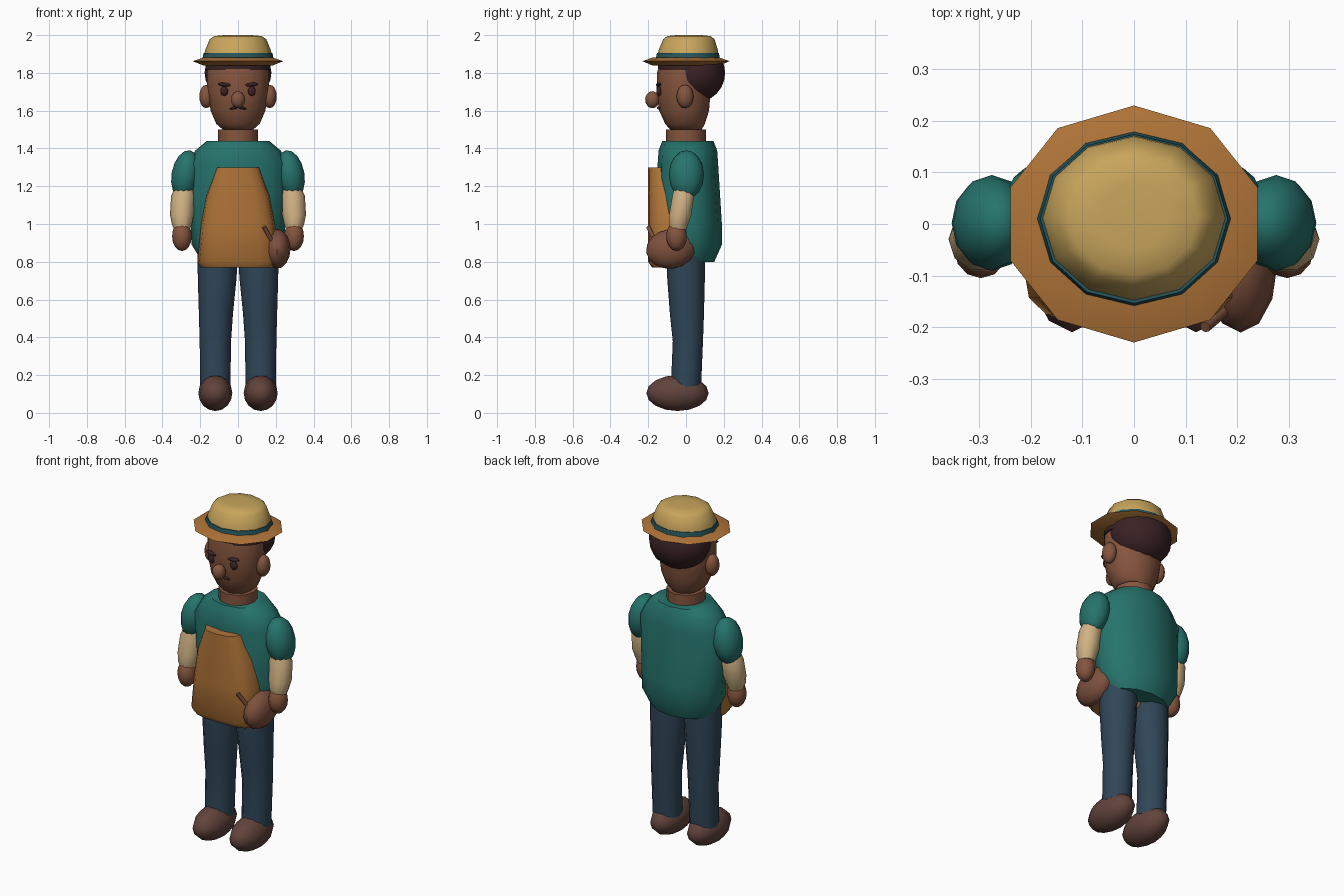
import bpy, bmesh, math
from mathutils import Matrix, Vector

if "Cube" in bpy.data.objects:
    bpy.data.objects.remove(bpy.data.objects["Cube"], do_unlink=True)


def material(name, rgb):
    lin = [((c / 255 + 0.055) / 1.055) ** 2.4 for c in rgb] + [1]
    m = bpy.data.materials.new(name)
    m.use_nodes = True
    m.diffuse_color = lin
    m.node_tree.nodes["Principled BSDF"].inputs["Base Color"].default_value = lin
    return m


skin = material("brown skin", (133, 85, 62))
teal = material("teal shirt", (38, 115, 108))
ochre = material("ochre apron", (176, 116, 56))
straw = material("straw", (200, 165, 92))
denim = material("dark denim", (48, 70, 88))
shoe = material("shoe brown", (98, 67, 60))
dark = material("dark hair", (58, 34, 36))
cream = material("cream sleeve", (208, 178, 132))
band = material("band teal", (38, 86, 92))
clay = material("clay brown", (126, 80, 62))


def finish(name, bm, mat, angle=50):
    bmesh.ops.recalc_face_normals(bm, faces=bm.faces)
    mesh = bpy.data.meshes.new(name)
    bm.to_mesh(mesh)
    bm.free()
    mesh.materials.append(mat)
    ob = bpy.data.objects.new(name, mesh)
    bpy.context.collection.objects.link(ob)
    bpy.ops.object.select_all(action="DESELECT")
    ob.select_set(True)
    bpy.context.view_layer.objects.active = ob
    bpy.ops.object.shade_smooth_by_angle(angle=math.radians(angle))
    return ob


def loft(name, rings, mat, n=12, power=2, start=0):
    """Skin rings of (x, y, z, x radius, y radius); power above 2 squares them."""
    bm = bmesh.new()
    loops = []
    for x, y, z, rx, ry in rings:
        loop = []
        for i in range(n):
            a = math.radians(start) + math.tau * i / n
            c, s = math.cos(a), math.sin(a)
            px = math.copysign(abs(c) ** (2 / power), c)
            py = math.copysign(abs(s) ** (2 / power), s)
            loop.append(bm.verts.new((x + rx * px, y + ry * py, z)))
        loops.append(loop)
    for a, b in zip(loops, loops[1:]):
        for i in range(n):
            j = (i + 1) % n
            bm.faces.new((a[i], a[j], b[j], b[i]))
    bm.faces.new(loops[0])
    bm.faces.new(loops[-1])
    return finish(name, bm, mat)


def ball(name, centre, radii, mat, tilt=0, axis="Y", seg=12, rows=8):
    bm = bmesh.new()
    m = Matrix.Translation(centre) @ Matrix.Rotation(math.radians(tilt), 4, axis)
    bmesh.ops.create_uvsphere(bm, u_segments=seg, v_segments=rows, radius=1,
                              matrix=m @ Matrix.Diagonal((*radii, 1)))
    return finish(name, bm, mat)


# Torso and apron
loft("shirt", [(0, .03, .80, .19, .12), (0, .02, .89, .245, .17), (0, .02, 1.0, .25, .17),
               (0, .01, 1.32, .27, .16), (0, .01, 1.39, .225, .155),
               (0, .01, 1.44, .165, .135)], teal)
loft("apron", [(0, -.08, .77, .195, .10), (0, -.08, .80, .215, .12), (0, -.08, 1.0, .195, .12),
               (0, -.08, 1.15, .17, .12), (0, -.08, 1.30, .115, .12)],
     ochre, n=16, power=3)

# Limbs, mirrored
for side, s in (("left", 1), ("right", -1)):
    ball(side + "_shoe", (s * .12, -.045, .105), (.09, .165, .095), shoe)
    loft(side + "_leg", [(s * .12, 0, .14, .08, .08), (s * .12, .01, .38, .083, .08),
                         (s * .117, .005, .52, .09, .09), (s * .11, 0, .72, .103, .1),
                         (s * .108, 0, .88, .106, .1)], denim)
    ball(side + "_sleeve", (s * .276, .002, 1.26), (.076, .093, .132), teal, -s * 10)
    loft(side + "_forearm", [(s * .285, -.015, 1.19, .05, .05), (s * .29, -.015, 1.15, .064, .06),
                             (s * .297, -.03, 1.05, .063, .062), (s * .297, -.04, 1.0, .053, .054),
                             (s * .297, -.042, .97, .042, .045)], cream, n=10)
    ball(side + "_hand", (s * .297, -.05, .935), (.052, .055, .078), skin)

# Pouch with a stick handle
ball("pouch", (.207, -.08, .868), (.071, .132, .104), clay, 8, "X")
bm = bmesh.new()
a, b = Vector((.138, -.20, .985)), Vector((.185, -.16, .90))
spin = (b - a).to_track_quat("Z", "Y").to_matrix().to_4x4()
bmesh.ops.create_cone(bm, cap_ends=True, segments=8, radius1=.011, radius2=.011,
                      depth=(b - a).length, matrix=Matrix.Translation((a + b) / 2) @ spin)
finish("pouch_stick", bm, clay)

# Neck and head
loft("neck", [(0, 0, 1.41, .105, .105), (0, 0, 1.50, .105, .105)], skin)
loft("head", [(0, 0, 1.495, .075, .08), (0, -.005, 1.53, .115, .105), (0, -.01, 1.60, .145, .132),
              (0, -.013, 1.70, .163, .143), (0, -.01, 1.80, .165, .143),
              (0, -.005, 1.86, .155, .135)], skin, n=16)
ball("nose", (0, -.178, 1.658), (.037, .038, .045), skin)

# Hair: flattened ball with the temple side cut away, plus a fringe under the hat
bm = bmesh.new()
bmesh.ops.create_uvsphere(bm, u_segments=16, v_segments=12, radius=1,
                          matrix=Matrix.Translation((0, .055, 1.8)) @ Matrix.Diagonal((.177, .152, .155, 1)))
for point, normal in (((0, 0, 1.86), (0, 0, 1)), ((0, 0, 1.725), (0, -.7, -.7))):
    geom = bm.verts[:] + bm.edges[:] + bm.faces[:]
    cut = bmesh.ops.bisect_plane(bm, geom=geom, plane_co=point, plane_no=normal, clear_outer=True)
    bmesh.ops.edgeloop_fill(bm, edges=[e for e in cut["geom_cut"] if isinstance(e, bmesh.types.BMEdge)])
finish("hair", bm, dark, 40)
loft("hair_fringe", [(0, 0, 1.815, .172, .148), (0, 0, 1.86, .170, .15)], dark, n=16)

# Face details
for side, s in (("left", 1), ("right", -1)):
    ball(side + "_ear", (s * .168, -.005, 1.675), (.037, .045, .062), skin)
    ball(side + "_eye", (s * .073, -.143, 1.703), (.022, .014, .025), dark, seg=10)
    ball(side + "_eyebrow", (s * .073, -.145, 1.738), (.036, .014, .010), dark, s * -6, seg=10)
    ball(side + "_moustache", (s * .02, -.143, 1.615), (.026, .012, .007), dark, s * 12, seg=10)

# Hat
loft("hat_brim", [(0, 0, 1.838, .19, .175), (0, 0, 1.862, .252, .23),
                  (0, 0, 1.882, .19, .175)], ochre, n=10, start=90)
loft("hat_band", [(0, .01, 1.87, .19, .171), (0, .01, 1.905, .182, .164)], band)
loft("hat_crown", [(0, .01, 1.87, .184, .165), (0, .012, 1.92, .174, .157),
                   (0, .015, 1.978, .150, .136), (0, .015, 1.995, .125, .115),
                   (0, .015, 2.0, .07, .065)], straw)
